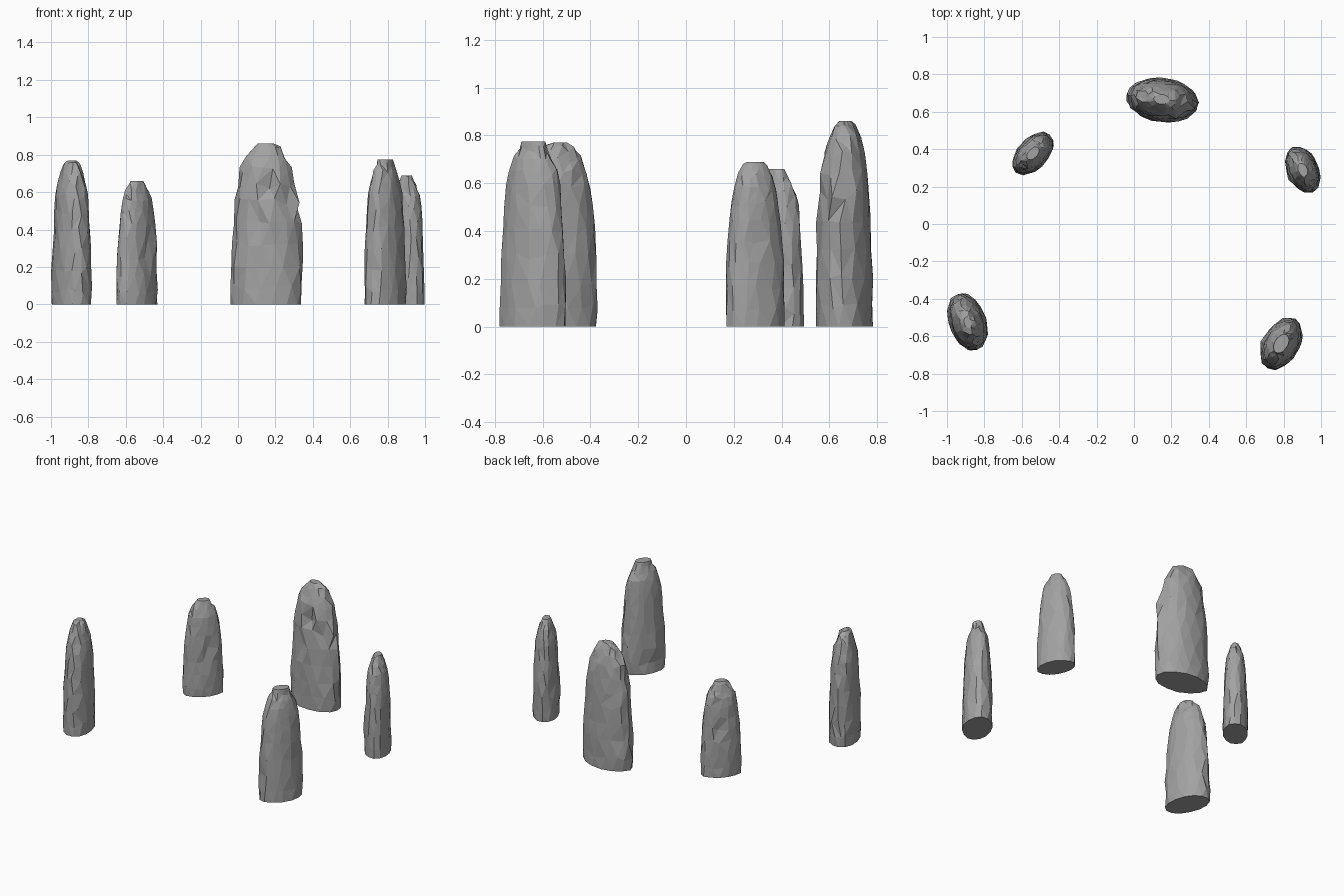
import bpy, bmesh, math, random
from mathutils import Vector

cube = bpy.data.objects.get("Cube")
if cube:
    bpy.data.objects.remove(cube, do_unlink=True)

stone = bpy.data.materials.new("grey stone")
stone.use_nodes = True
GREY = (0.36, 0.36, 0.36, 1)
stone.diffuse_color = GREY
stone.node_tree.nodes["Principled BSDF"].inputs["Base Color"].default_value = GREY

# Height fraction and width fraction of a weathered upright slab
PROFILE = [(0, .99), (.1, 1), (.24, .99), (.38, .96), (.52, .92), (.64, .87),
           (.75, .81), (.84, .72), (.91, .57), (.965, .41)]
SIDES = 14


def standing_stone(name, centre, half, height, turn, top, lean, seed, chips):
    """Loft jittered oval rings, facet them and chip the faces."""
    rng = random.Random(seed)
    bm = bmesh.new()
    rings = []
    for level, (t, width) in enumerate(PROFILE + [(1, top)]):
        ring = []
        for i in range(SIDES):
            edge = level in (0, len(PROFILE))
            shift = 0 if edge else rng.uniform(-.3, .3)
            a = math.tau * (i + shift + .25 * (level % 2)) / SIDES
            r = width * rng.uniform(.965, 1.025)
            z = height * (t if edge else t + rng.uniform(-.022, .022))
            ring.append(bm.verts.new((half[0] * r * math.cos(a) + lean[0] * t ** 3,
                                      half[1] * r * math.sin(a) + lean[1] * t ** 3, z)))
        rings.append(ring)
    for low, high in zip(rings, rings[1:]):
        for i in range(SIDES):
            j = (i + 1) % SIDES
            bm.faces.new((low[i], low[j], high[j], high[i]))
    bm.faces.new(rings[-1])
    base = bm.faces.new(rings[0][::-1])

    # Chips push the nearest corner in or out, leaving sharp broken facets
    for degrees, t, depth in chips:
        a = math.radians(degrees)
        spot = Vector((half[0] * .95 * math.cos(a), half[1] * .95 * math.sin(a), t * height))
        corner = min((v for ring in rings[1:-1] for v in ring),
                     key=lambda v: (v.co - spot).length)
        out = Vector((math.cos(a) / half[0], math.sin(a) / half[1], 0)).normalized()
        corner.co += out * depth - Vector((0, 0, abs(depth) * .8))

    bmesh.ops.triangulate(bm, faces=[f for f in bm.faces if f is not base],
                          quad_method='SHORT_EDGE')
    bmesh.ops.recalc_face_normals(bm, faces=bm.faces)
    mesh = bpy.data.meshes.new(name)
    bm.to_mesh(mesh)
    bm.free()
    mesh.materials.append(stone)
    obj = bpy.data.objects.new(name, mesh)
    obj.location = (*centre, 0)
    obj.rotation_euler.z = math.radians(turn)
    bpy.context.collection.objects.link(obj)


# Tall back slab, with a flake standing proud of its left edge
standing_stone("back_stone", (.152, .663), (.193, .119), .86, -7, .22, (-.005, .003), 3,
               [(275, .78, -.025), (290, .74, .012), (268, .55, -.02), (285, .47, .012),
                (300, .6, -.012), (350, .68, .022), (352, .55, .02), (354, .42, .012)])
# Middle pair
standing_stone("right_middle_stone", (-.54, .378), (.136, .083), .66, 48, .3, (0, 0), 8,
               [(280, .6, -.012), (300, .45, .01), (255, .35, -.012), (80, .55, -.012)])
standing_stone("left_middle_stone", (.902, .29), (.132, .086), .69, 114, .28, (0, 0), 12,
               [(75, .7, -.012), (100, .5, -.014), (95, .3, .008), (260, .5, -.006)])
# Front pair
standing_stone("right_front_stone", (-.89, -.523), (.16, .1), .77, 109, .2, (-.004, 0), 21,
               [(290, .3, .012), (300, .2, -.015), (90, .5, -.008), (180, .85, -.012)])
standing_stone("left_front_stone", (.787, -.64), (.152, .097), .775, 60, .36, (0, 0), 30,
               [(90, .25, .01), (110, .12, -.012), (75, .15, -.01), (180, .3, -.012)])
